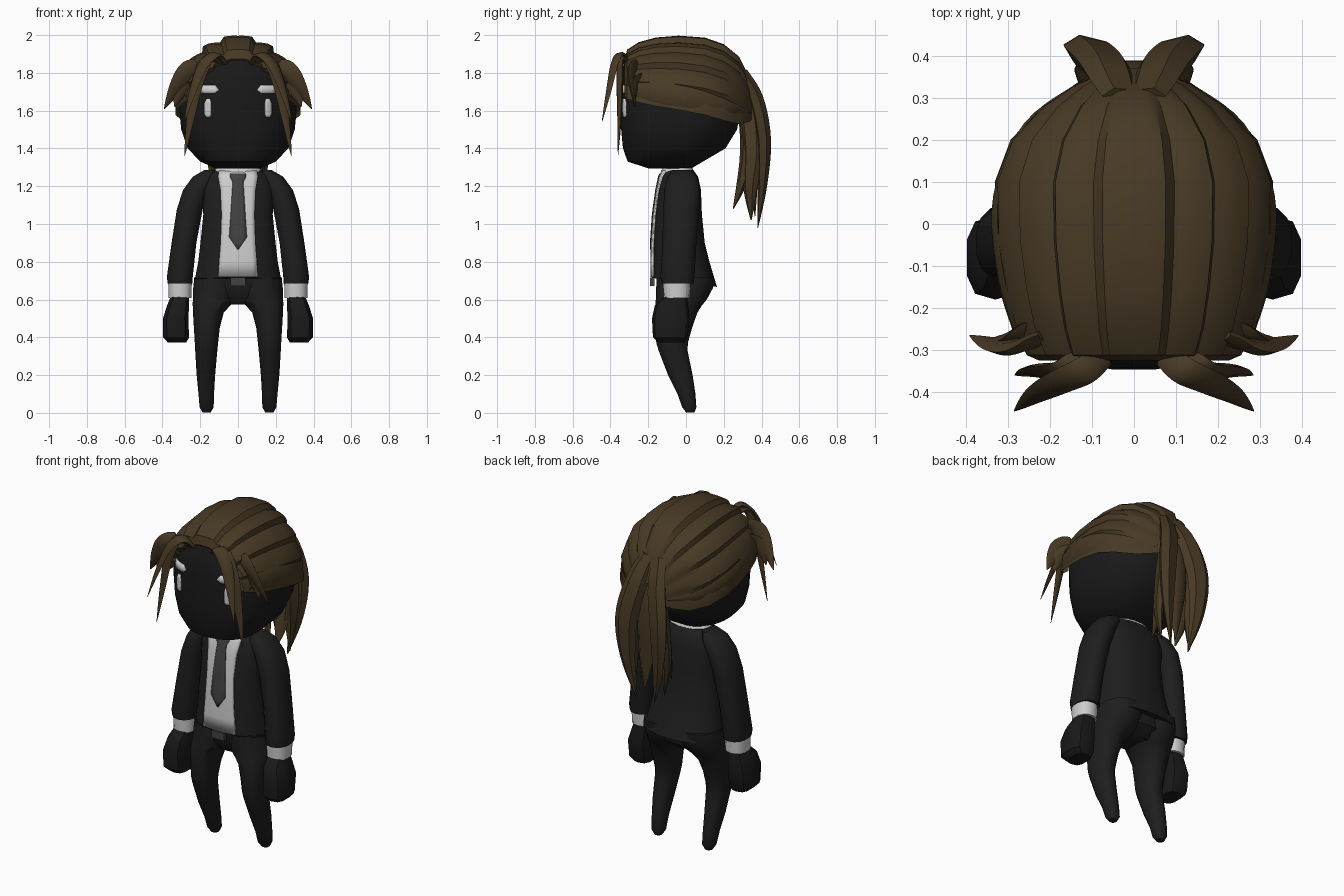
import bpy, bmesh, math
from mathutils import Vector


def material(name, r, g, b):
    m = bpy.data.materials.new(name)
    m.diffuse_color = (r, g, b, 1)
    return m


SKIN = material("black_skin", .010, .010, .010)
SUIT = material("suit_black", .0128, .0128, .0128)
HAIR = material("hair_brown", .064, .041, .018)
WHITE = material("shirt_white", .62, .62, .62)
GREY = material("tie_grey", .055, .055, .055)
NAVY = material("belt_navy", .012, .012, .03)


def finish(name, verts, faces, mat, mirror=False, thick=0, offset=0, angle=35):
    me = bpy.data.meshes.new(name)
    me.from_pydata(verts, [], faces)
    bm = bmesh.new()
    bm.from_mesh(me)
    bmesh.ops.recalc_face_normals(bm, faces=bm.faces)
    bm.to_mesh(me)
    bm.free()
    me.materials.append(mat)
    me.shade_smooth()
    me.set_sharp_from_angle(angle=math.radians(angle))
    ob = bpy.data.objects.new(name, me)
    bpy.context.collection.objects.link(ob)
    if thick:
        s = ob.modifiers.new("thickness", "SOLIDIFY")
        s.thickness, s.offset = thick, offset
    if mirror:
        ob.modifiers.new("mirror", "MIRROR")
    return ob


def strip_faces(rows, n, closed):
    m = n if closed else n - 1
    return [(r * n + i, r * n + (i + 1) % n, (r + 1) * n + (i + 1) % n, (r + 1) * n + i)
            for r in range(rows - 1) for i in range(m)]


def loft(name, rows, mat, n=16, e=2.3, mirror=False, tilt=0):
    """Stack of rounded sections: z, centre x, half width, front y, back y."""
    v = []
    for k, (z, cx, hw, yf, yb) in enumerate(rows):
        for i in range(n):
            a = 2 * math.pi * (i + .5) / n
            c, s = math.cos(a), math.sin(a)
            y = (yf + yb) / 2 + (yb - yf) / 2 * math.copysign(abs(s) ** (2 / e), s)
            v.append((cx + hw * math.copysign(abs(c) ** (2 / e), c), y,
                      z - (tilt * y if k == 0 else 0)))
    f = strip_faces(len(rows), n, True)
    f += [tuple(range(n)), tuple(range(len(v) - n, len(v)))]
    return finish(name, v, f, mat, mirror)


def front_y(rows, e, x, z):
    for a, b in zip(rows, rows[1:]):
        if a[0] <= z <= b[0]:
            t = (z - a[0]) / (b[0] - a[0])
            _, cx, hw, yf, yb = [p + (q - p) * t for p, q in zip(a, b)]
            u = min(abs((x - cx) / hw), .97)
            return (yf + yb) / 2 - (yb - yf) / 2 * (1 - u ** e) ** (1 / e)


def plate(name, surf, e, outline, mat, lift, mirror=False, k=9):
    """Thin panel hugging the front of a loft: rows of z, left x, right x."""
    v = []
    for z, x0, x1 in outline:
        for i in range(k):
            x = x0 + (x1 - x0) * i / (k - 1)
            v.append((x, front_y(surf, e, x, z) - lift, z))
    return finish(name, v, strip_faces(len(outline), k, False), mat, mirror, .008)


def smooth_path(pts, steps=5):
    p = [Vector(q) for q in pts]
    p = [2 * p[0] - p[1]] + p + [2 * p[-1] - p[-2]]
    out = []
    for a, b, c, d in zip(p, p[1:], p[2:], p[3:]):
        for i in range(steps):
            t = i / steps
            out.append(.5 * (2 * b + (c - a) * t + (2 * a - 5 * b + 4 * c - d) * t * t
                             + (3 * b - a - 3 * c + d) * t ** 3))
    return out + [p[-2]]


def lock(name, pts, side, width, thick, mirror=True, start=.22):
    """Pointed hair lock with a lens section along a smooth path."""
    path, v, n = smooth_path(pts), [], 6
    for j, p in enumerate(path):
        t = j / (len(path) - 1)
        tan = (path[min(j + 1, len(path) - 1)] - path[max(j - 1, 0)]).normalized()
        s = Vector(side)
        s = (s - tan * s.dot(tan)).normalized()
        nor = tan.cross(s)
        k = max(math.sin(math.pi * (start + (1 - start) * t)), .02) ** .8
        for i in range(n):
            a = 2 * math.pi * i / n
            v.append(p + s * width * k * math.cos(a) + nor * thick * k * math.sin(a))
    f = strip_faces(len(path), n, True)
    f += [tuple(range(n)), tuple(range(len(v) - n, len(v)))]
    return finish(name, v, f, HAIR, mirror, angle=45)


# Head and face
head = [(1.295, 0, .12, -.2, .03), (1.33, 0, .2, -.31, .09), (1.40, 0, .268, -.335, .21),
        (1.5, 0, .302, -.345, .272), (1.6, 0, .312, -.348, .288), (1.7, 0, .303, -.348, .265),
        (1.8, 0, .258, -.343, .21), (1.88, 0, .17, -.318, .13), (1.925, 0, .08, -.22, .05)]
loft("head", head, SKIN, 28, 2.4)
plate("eye", head, 2.4, [(1.565, .15, .168), (1.58, .142, .177), (1.6, .142, .177),
                         (1.64, .142, .177), (1.665, .148, .165)], WHITE, .007, True, 4)
plate("eyebrow", head, 2.4, [(1.69, .125, .19), (1.71, .1, .205),
                             (1.735, .12, .205)], WHITE, .007, True, 5)

# Jacket, shirt and tie
torso = [(.69, 0, .232, -.18, .165), (.8, 0, .212, -.18, .125), (.9, 0, .2, -.178, .1),
         (1.05, 0, .185, -.168, .085), (1.18, 0, .19, -.15, .08), (1.25, 0, .17, -.135, .065),
         (1.285, 0, .125, -.12, .04)]
loft("jacket", torso, SUIT, 24, 2.5, tilt=.14)
plate("shirt_front", torso, 2.5, [(.72, -.105, .105), (.8, -.1, .1), (.9, -.092, .092),
                                  (1.05, -.087, .087), (1.18, -.093, .093), (1.25, -.105, .105),
                                  (1.28, -.1, .1)], WHITE, .004)
plate("tie", torso, 2.5, [(.865, -.003, .003), (.9, -.026, .026), (.93, -.047, .047),
                          (1.05, -.039, .039), (1.18, -.031, .031), (1.22, -.028, .028),
                          (1.25, -.043, .043), (1.265, -.043, .043)], GREY, .009, k=5)
loft("collar", [(1.255, 0, .135, -.137, .05), (1.285, 0, .125, -.132, .04),
                (1.31, 0, .1, -.12, .03)], WHITE)

# Sleeves, cuffs and hands
loft("sleeve", [(.685, .307, .067, -.13, .04), (.72, .308, .07, -.135, .045),
                (.9, .286, .067, -.125, .055), (1.08, .255, .07, -.12, .07),
                (1.18, .222, .07, -.115, .075), (1.25, .178, .063, -.1, .06),
                (1.285, .145, .035, -.075, .03)], SUIT, 14, mirror=True)
loft("cuff", [(.607, .307, .062, -.118, .02), (.695, .307, .064, -.122, .025)],
     WHITE, 14, mirror=True)
loft("hand", [(.372, .322, .05, -.145, -.01), (.4, .328, .071, -.175, .008),
              (.5, .33, .07, -.18, .02), (.57, .317, .06, -.165, .012),
              (.62, .306, .05, -.11, .005)], SKIN, 10, 2.8, mirror=True)

# Trousers, belt and buckle
loft("trouser_leg", [(.003, .166, .022, 0, .045), (.03, .166, .038, -.02, .055),
                     (.1, .168, .042, -.045, .05), (.2, .17, .05, -.095, .035),
                     (.33, .168, .06, -.145, .008), (.37, .167, .063, -.157, .01),
                     (.45, .165, .07, -.165, .032), (.53, .157, .083, -.165, .06),
                     (.57, .14, .102, -.163, .085), (.6, .122, .12, -.16, .11),
                     (.66, .118, .122, -.158, .142), (.72, .115, .118, -.155, .145)],
     SUIT, 14, mirror=True)
loft("hips", [(.575, 0, .1, -.11, .06), (.62, 0, .2, -.148, .115),
              (.72, 0, .21, -.158, .135)], SUIT, 18)
loft("belt", [(.692, 0, .229, -.176, .13), (.715, 0, .236, -.184, .14)], NAVY, 24, 2.5, tilt=.14)
bpy.ops.mesh.primitive_cube_add(size=1, location=(0, -.178, .695))
buckle = bpy.context.object
buckle.name = "buckle"
buckle.scale = (.08, .025, .046)
buckle.data.materials.append(GREY)

# Swept-back hair: overlapping strands running from the hairline to the knot
spine = [(-.295, .215, 1.835, 1.70), (-.325, .228, 1.875, 1.70), (-.312, .258, 1.925, 1.695),
         (-.25, .288, 1.965, 1.685), (-.16, .312, 1.99, 1.67), (-.04, .332, 2.0, 1.655),
         (.1, .335, 1.99, 1.63), (.2, .297, 1.955, 1.60), (.28, .222, 1.89, 1.575),
         (.33, .145, 1.79, 1.572), (.37, .05, 1.67, 1.58)]
edges = [0, 18, 38, 59, 80, 103]
half = [(a + (b - a) * s, r) for a, b in zip(edges, edges[1:])
        for s, r in ((0, .93), (.2, .955), (.5, .988), (.8, 1.0))]
half[0] = (0, .99)
half[1], half[2], half[3] = (5, .995), (9, 1.0), (13, 1.0)
section = [(-a, r) for a, r in reversed(half[1:])] + half
verts = []
for y, w, top, base in spine:
    for a, r in section:
        a = math.radians(a)
        verts.append((w * r * math.sin(a), y, base + (top - base) * r * math.cos(a)))
finish("hair_cap", verts, strip_faces(len(spine), len(section), False), HAIR, angle=30)

# Fringe and temple locks
lock("fringe_lock", [(.07, -.315, 1.85), (.12, -.35, 1.895), (.185, -.38, 1.84),
                     (.24, -.41, 1.7), (.285, -.445, 1.54)], (.75, .6, .2), .036, .015)
lock("long_fringe_lock", [(.09, -.31, 1.86), (.16, -.345, 1.87), (.215, -.35, 1.75),
                          (.25, -.352, 1.57), (.283, -.36, 1.36)], (1, .3, 0), .036, .016)
lock("temple_lock", [(.215, -.265, 1.84), (.27, -.29, 1.81), (.325, -.288, 1.73),
                     (.39, -.265, 1.61)], (1, -.3, .5), .05, .018)
lock("temple_lock_low", [(.24, -.24, 1.78), (.28, -.268, 1.75), (.312, -.275, 1.69),
                         (.335, -.275, 1.62)], (1, -.2, .3), .04, .016)
lock("side_strand", [(.272, -.27, 1.71), (.312, -.12, 1.69), (.322, .06, 1.655),
                     (.255, .23, 1.61), (.12, .345, 1.59)], (0, .2, 1), .06, .016)

# Ponytail
lock("ponytail_outer", [(.03, .3, 1.8), (.065, .37, 1.66), (.105, .41, 1.45),
                        (.1, .405, 1.22), (.06, .38, .98)], (1, .25, 0), .068, .04)
lock("ponytail_side", [(.03, .3, 1.72), (.065, .34, 1.57), (.1, .355, 1.38),
                       (.11, .34, 1.2), (.1, .345, 1.02)], (.3, 1, 0), .062, .038)
lock("ponytail_inner", [(.03, .29, 1.65), (.05, .32, 1.5), (.075, .32, 1.35),
                        (.08, .29, 1.2), (.08, .25, 1.08)], (1, .3, 0), .06, .035)
lock("ponytail_centre", [(0, .29, 1.75), (0, .345, 1.6), (0, .36, 1.42),
                         (.01, .36, 1.22), (.015, .365, 1.04)], (1, 0, 0), .07, .035, False)
